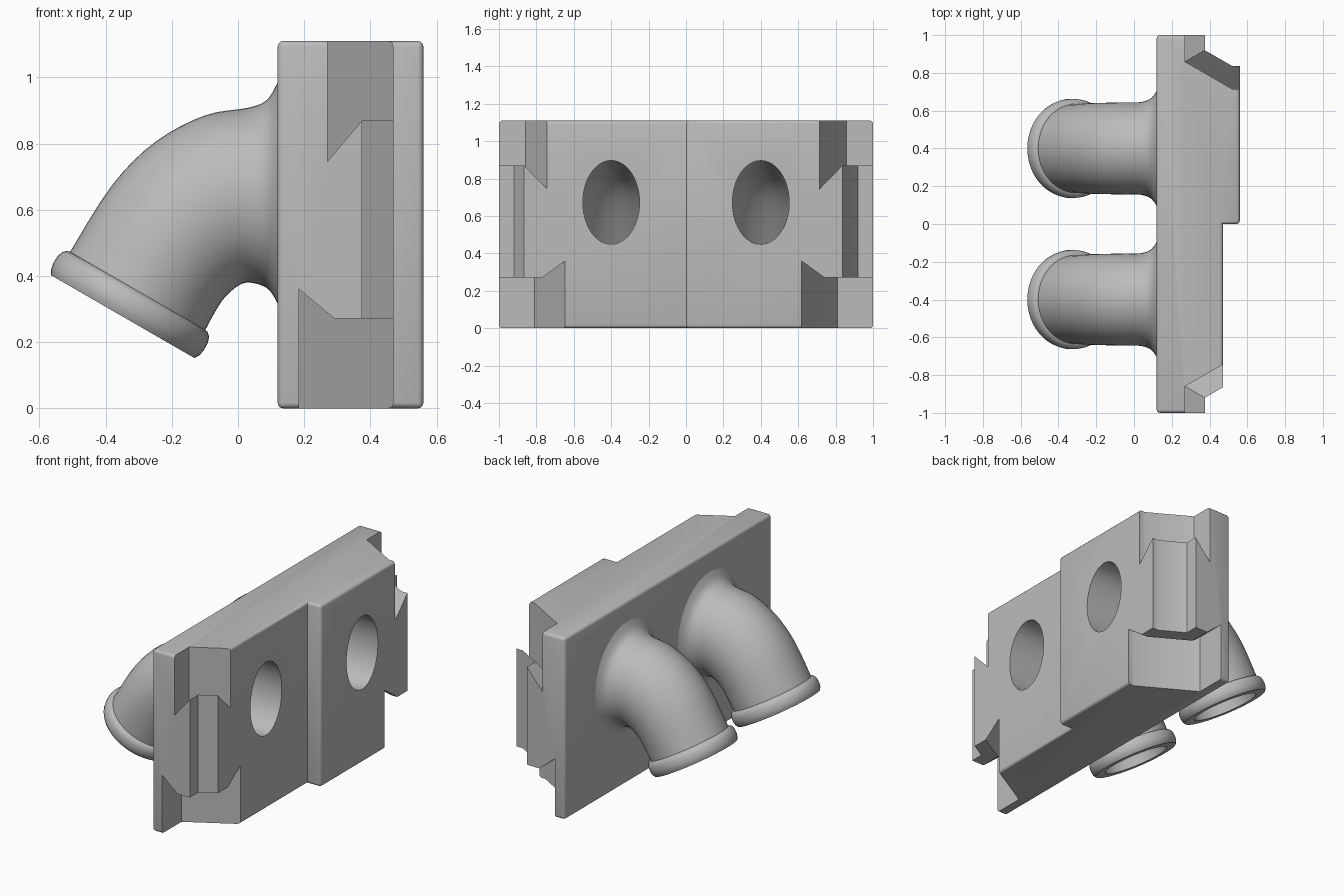
import bpy, bmesh, math
from mathutils import Vector

cube = bpy.data.objects.get("Cube")
if cube:
    bpy.data.objects.remove(cube, do_unlink=True)

grey = bpy.data.materials.new("plain grey")
grey.use_nodes = True
grey.diffuse_color = (0.5, 0.5, 0.5, 1)
grey.node_tree.nodes["Principled BSDF"].inputs["Base Color"].default_value = grey.diffuse_color

SLOPE = math.tan(math.radians(30))
HEIGHT = 1.11


def make_object(name, bm):
    bmesh.ops.recalc_face_normals(bm, faces=bm.faces)
    mesh = bpy.data.meshes.new(name)
    bm.to_mesh(mesh)
    bm.free()
    mesh.materials.append(grey)
    obj = bpy.data.objects.new(name, mesh)
    bpy.context.collection.objects.link(obj)
    return obj


def loft(name, rings):
    """Skin closed rings of equal length and cap both ends."""
    bm = bmesh.new()
    loops = [[bm.verts.new(p) for p in ring] for ring in rings]
    n = len(loops[0])
    for a, b in zip(loops, loops[1:]):
        for i in range(n):
            j = (i + 1) % n
            bm.faces.new((a[i], a[j], b[j], b[i]))
    bm.faces.new(loops[0])
    bm.faces.new(loops[-1][::-1])
    return make_object(name, bm)


def cut(obj, cutter):
    mod = obj.modifiers.new("cut", 'BOOLEAN')
    mod.operation = 'DIFFERENCE'
    mod.solver = 'EXACT'
    mod.object = cutter
    activate(obj)
    bpy.ops.object.modifier_apply(modifier=mod.name)


def activate(obj):
    bpy.ops.object.select_all(action='DESELECT')
    obj.select_set(True)
    bpy.context.view_layer.objects.active = obj


# Stepped wall block with rounded edges
bm = bmesh.new()
outline = [(0.12, -1), (0.47, -1), (0.47, 0), (0.56, 0), (0.56, 1), (0.12, 1)]
base = bm.faces.new([bm.verts.new((x, y, 0)) for x, y in outline])
top = bmesh.ops.extrude_face_region(bm, geom=[base])["geom"]
bmesh.ops.translate(bm, vec=(0, 0, HEIGHT), verts=[v for v in top if isinstance(v, bmesh.types.BMVert)])
bmesh.ops.recalc_face_normals(bm, faces=bm.faces)
bmesh.ops.bevel(bm, geom=[e for e in bm.edges if e.is_convex], offset=0.017,
                offset_type='OFFSET', segments=3, profile=0.5, affect='EDGES')
block = make_object("wall_block", bm)


# Interlocking end notches: a (depth, height) section swept along an angled path
def notch_path(depth):
    if depth is None:  # clear of the block
        return [(0.6, 1.2), (0.65, 1.2), (0.7, 1.2), (0.7, 1.1)]
    cx, cy = 0.375 + depth, 0.92 + depth * SLOPE
    edge = cy - (0.52 - cx) * SLOPE
    return [(cx, 1.2), (cx, cy), (0.52, edge), (0.7, edge)]


sections = {
    "middle": [(0, -0.1), (0, 1.3), (None, 1.3), (None, -0.1)],
    "upper": [(-0.105, 1.3), (-0.105, 0.745), (0.01, 0.882), (None, 0.882), (None, 1.3)],
    "lower": [(-0.19, -0.1), (-0.19, 0.36), (-0.085, 0.272), (None, 0.272), (None, -0.1)],
}
cutters = []
for side in (-1, 1):
    for label, section in sections.items():
        rings = []
        for k in range(4):
            rings.append([(*notch_path(d)[k], z) for d, z in section])
        rings = [[(x, side * y, z) for x, y, z in ring] for ring in rings]
        cutter = loft(label + "_notch_cutter", rings)
        cutters.append(cutter)
        cut(block, cutter)


# Elbow stations: upper point (x, z), lower point (x, z), sideways radius
def smooth_stations(stations, steps=4):
    pts = [Vector(s) for s in stations]
    out = []
    for i in range(len(pts) - 1):
        a, b = pts[max(i - 1, 0)], pts[i]
        c, d = pts[i + 1], pts[min(i + 2, len(pts) - 1)]
        for k in range(steps):
            t = k / steps
            out.append(0.5 * (2 * b + (c - a) * t + (2 * a - 5 * b + 4 * c - d) * t * t
                              + (3 * b - a - 3 * c + d) * t ** 3))
    return out + [pts[-1]]


def ring(station, y, sides=48):
    ux, uz, lx, lz, ry = station
    pts = []
    for i in range(sides):
        a = 2 * math.pi * i / sides
        c = math.cos(a)
        pts.append(((ux + lx) / 2 + c * (ux - lx) / 2, y + ry * math.sin(a),
                    (uz + lz) / 2 + c * (uz - lz) / 2))
    return pts


def outlet(s, r):
    """Round station at distance s along the outlet axis."""
    x, z = -0.348 - 0.5 * s, 0.277 - 0.866 * s
    return (x - 0.866 * r, z + 0.5 * r, x + 0.866 * r, z - 0.5 * r, r)


body = [(0.13, 1.01, 0.13, 0.29, 0.33), (0.115, 0.975, 0.113, 0.33, 0.295),
        (0.085, 0.93, 0.085, 0.365, 0.262), (0.03, 0.908, 0.035, 0.38, 0.245),
        (-0.1, 0.885, 0.0, 0.37, 0.244), (-0.25, 0.805, -0.04, 0.335, 0.242),
        (-0.38, 0.675, -0.07, 0.29, 0.24), outlet(-0.09, 0.236)]
lip = [outlet(s, r) for s, r in
       [(-0.088, 0.245), (-0.078, 0.256), (-0.06, 0.262), (-0.035, 0.263), (-0.015, 0.259), (0, 0.25)]]
bore = [(0.7, 0.895, 0.7, 0.448, 0.152), (0.2, 0.895, 0.2, 0.448, 0.152),
        (0.05, 0.87, 0.05, 0.435, 0.16), (-0.22, 0.765, -0.075, 0.37, 0.178),
        outlet(-0.09, 0.19), outlet(0.1, 0.19)]

# Two elbow pipes with hollow bores through the block
parts = [block]
for label, y in (("front", -0.4), ("back", 0.4)):
    pipe = loft(label + "_elbow_pipe", [ring(s, y) for s in smooth_stations(body) + lip])
    borer = loft(label + "_bore_cutter", [ring(s, y) for s in smooth_stations(bore)])
    cut(block, borer)
    cut(pipe, borer)
    cutters.append(borer)
    parts.append(pipe)

for cutter in cutters:
    bpy.data.objects.remove(cutter, do_unlink=True)
for part in parts:
    activate(part)
    bpy.ops.object.shade_smooth_by_angle(angle=math.radians(32))
